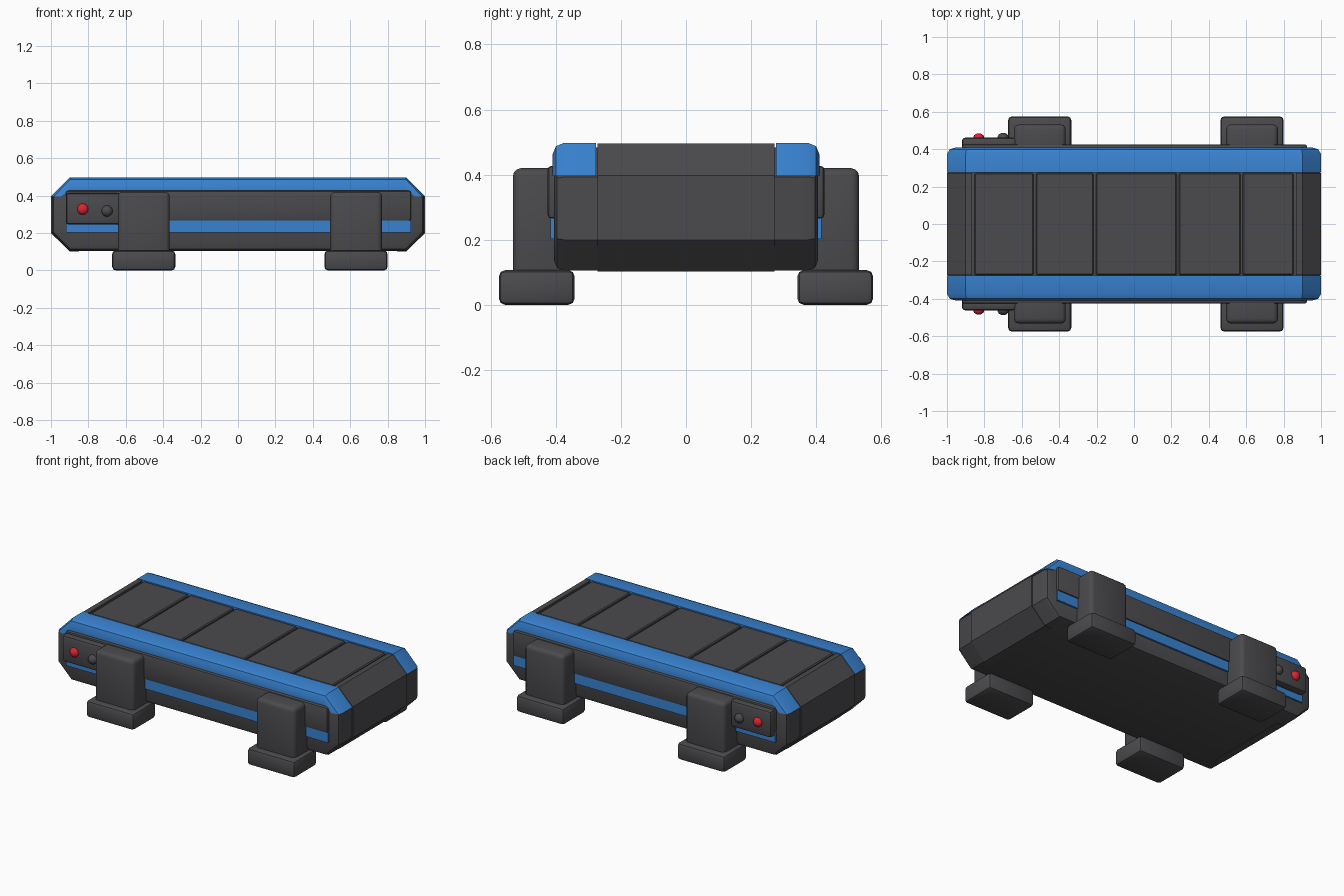
import bpy, bmesh, math
from mathutils import Vector

if "Cube" in bpy.data.objects:
    bpy.data.objects.remove(bpy.data.objects["Cube"])


def material(name, rgb):
    m = bpy.data.materials.new(name)
    m.diffuse_color = (*rgb, 1)
    m.use_nodes = True
    m.node_tree.nodes["Principled BSDF"].inputs["Base Color"].default_value = m.diffuse_color
    return m


DARK = material("charcoal", (0.070, 0.068, 0.074))
BLUE = material("blue", (0.040, 0.225, 0.640))
RED = material("red", (0.72, 0.018, 0.03))


def finish(name, bm, mat):
    bmesh.ops.recalc_face_normals(bm, faces=bm.faces)
    me = bpy.data.meshes.new(name)
    bm.to_mesh(me)
    bm.free()
    me.materials.append(mat)
    ob = bpy.data.objects.new(name, me)
    bpy.context.collection.objects.link(ob)
    bpy.ops.object.select_all(action='DESELECT')
    bpy.context.view_layer.objects.active = ob
    ob.select_set(True)
    bpy.ops.object.shade_smooth_by_angle(angle=math.radians(32))
    return ob


def prism(name, profile, y0, y1, mat, bevel=0.0, segs=2, pick=None):
    """Extrude an xz profile from y0 to y1, bevelling the picked edges."""
    bm = bmesh.new()
    a = [bm.verts.new((x, y0, z)) for x, z in profile]
    b = [bm.verts.new((x, y1, z)) for x, z in profile]
    n = len(profile)
    bm.faces.new(a)
    bm.faces.new(b[::-1])
    for i in range(n):
        j = (i + 1) % n
        bm.faces.new((a[i], b[i], b[j], a[j]))
    if bevel:
        edges = [e for e in bm.edges if pick is None or pick(e)]
        bmesh.ops.bevel(bm, geom=edges, offset=bevel, segments=segs,
                        profile=0.5, affect='EDGES', clamp_overlap=True)
    return finish(name, bm, mat)


def box(name, x0, x1, y0, y1, z0, z1, mat, bevel=0.0, segs=2):
    y0, y1 = sorted((y0, y1))
    return prism(name, [(x0, z0), (x1, z0), (x1, z1), (x0, z1)], y0, y1, mat, bevel, segs)


def button(name, x, z, r, s, y0, y1, mat):
    bm = bmesh.new()
    bmesh.ops.create_uvsphere(bm, u_segments=20, v_segments=10, radius=1)
    for v in bm.verts:
        v.co = Vector((x + r * v.co.x, s * (y0 + (y1 - y0) * v.co.y), z + r * v.co.z))
    finish(name, bm, mat)


# Main body: chamfered slab with softened side edges
body = [(-0.90, 0.105), (0.90, 0.105), (0.995, 0.20), (0.995, 0.393),
        (0.90, 0.484), (-0.90, 0.484), (-0.995, 0.393), (-0.995, 0.20)]
prism("conveyor_body", body, -0.405, 0.405, DARK, 0.03, 2,
      lambda e: abs(e.verts[0].co.y - e.verts[1].co.y) < 1e-4)

# Belt slats with thin gaps, then sloped belt ends
cuts = [-0.86, -0.53, -0.21, 0.235, 0.575, 0.86]
for i in range(len(cuts) - 1):
    box(f"belt_slat_{i + 1}", cuts[i] + 0.006, cuts[i + 1] - 0.006,
        -0.272, 0.272, 0.45, 0.496, DARK, 0.006, 1)
for tag, s in (("left", -1), ("right", 1)):
    end = [(0.866, 0.45), (0.866, 0.496), (0.90, 0.496), (1.0, 0.398),
           (1.0, 0.20), (0.90, 0.102), (0.85, 0.102), (0.85, 0.45)]
    prism(f"belt_end_{tag}", [(s * x, z) for x, z in end], -0.272, 0.272, DARK)

rail = [(-1.0, 0.396), (-0.90, 0.498), (0.90, 0.498), (1.0, 0.396),
        (0.945, 0.396), (0.90, 0.43), (-0.90, 0.43), (-0.945, 0.396)]


def rail_edge(e):
    """Outer upper edge that follows the rail."""
    return (all(abs(v.co.y) > 0.4 for v in e.verts)
            and all(v.co.z > 0.49 or abs(v.co.x) > 0.99 for v in e.verts))


for side, s in (("front", -1), ("back", 1)):
    # Blue guard rail
    prism(f"{side}_rail", rail, *sorted((s * 0.276, s * 0.41)), BLUE, 0.036, 2, rail_edge)
    # Side cover, blue stripe and lower skirt
    box(f"{side}_side_panel", -0.92, 0.925, s * 0.38, s * 0.425, 0.265, 0.427, DARK, 0.012)
    box(f"{side}_stripe", -0.92, 0.925, s * 0.38, s * 0.416, 0.203, 0.267, BLUE)
    # Legs with block feet
    for tag, x in (("left", -0.505), ("right", 0.63)):
        box(f"{side}_{tag}_leg", x - 0.137, x + 0.14, s * 0.36, s * 0.532, 0.06, 0.42, DARK, 0.025, 3)
        box(f"{side}_{tag}_foot", x - 0.168, x + 0.17, s * 0.342, s * 0.575, 0.0, 0.107, DARK, 0.02, 2)
    # Control box with two buttons
    box(f"{side}_control_box", -0.92, -0.63, s * 0.40, s * 0.462, 0.245, 0.415, DARK, 0.018)
    button(f"{side}_red_button", -0.83, 0.328, 0.03, s, 0.46, 0.485, RED)
    button(f"{side}_dark_button", -0.70, 0.318, 0.03, s, 0.46, 0.488, DARK)
